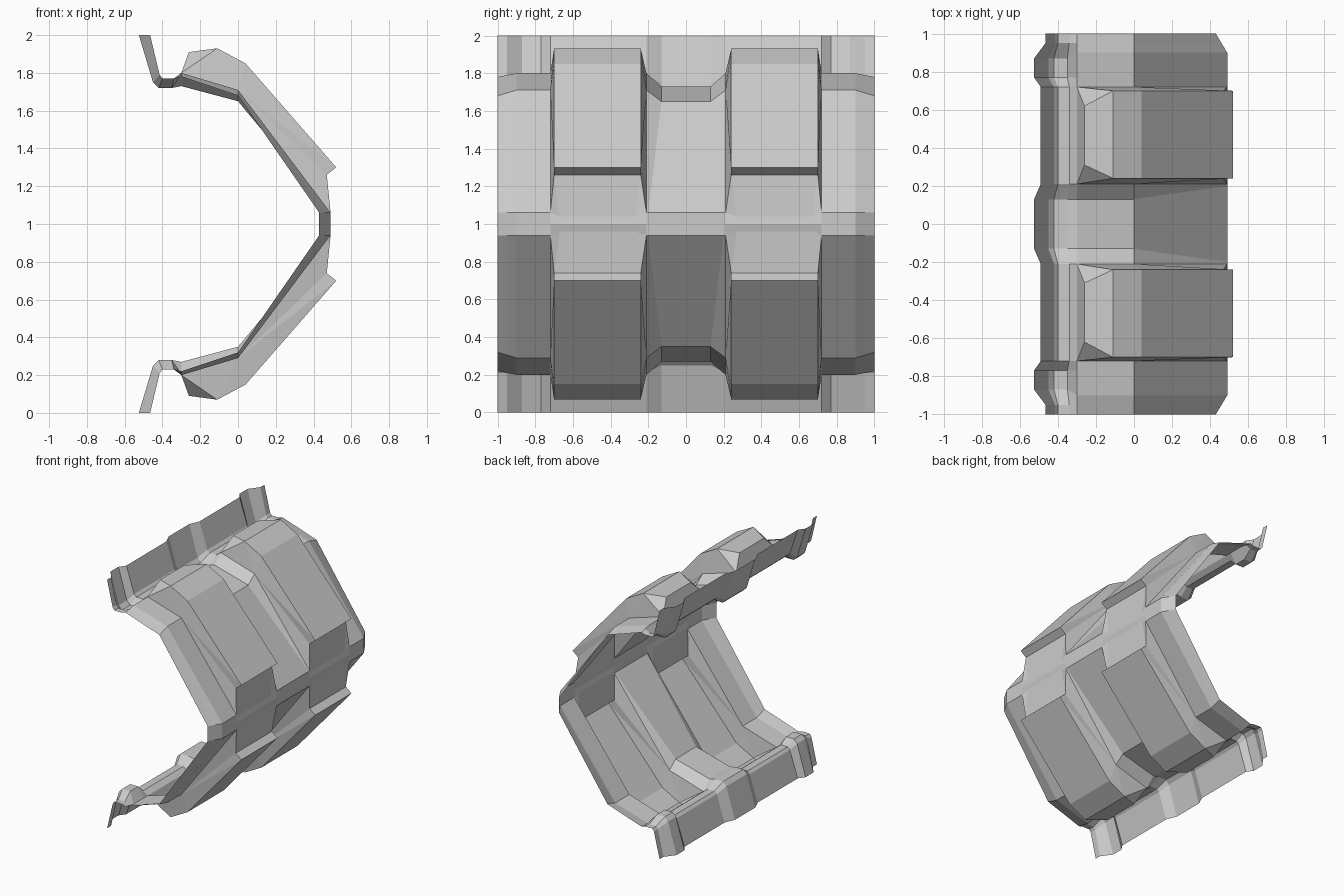
import bpy, bmesh

cube = bpy.data.objects.get("Cube")
if cube:
    bpy.data.objects.remove(cube, do_unlink=True)

grey = bpy.data.materials.new("light_grey")
grey.use_nodes = True
colour = (0.6, 0.6, 0.6, 1)
grey.diffuse_color = colour
grey.node_tree.nodes["Principled BSDF"].inputs["Base Color"].default_value = colour

# Flange cross-sections (x, z), from the outer lip inwards
SHALLOW = [(-0.49, 2.0), (-0.42, 1.79), (-0.40, 1.77), (-0.34, 1.77)]
DEEP = [(-0.525, 2.0), (-0.45, 1.75), (-0.42, 1.72), (-0.35, 1.72)]
END = [(-0.465, 2.0), (-0.415, 1.79), (-0.40, 1.77), (-0.34, 1.77)]

# Stations: flange y, panel y, rim y, flange section, shoulder z, knee z, rim x
stations = [
    (0, 0, 0, DEEP, 1.73, 1.65, 0.49),
    (0.13, 0.13, 0.20, DEEP, 1.73, 1.65, 0.49),
    (0.21, 0.21, 0.21, SHALLOW, 1.80, 1.71, 0.49),
    (0.72, 0.72, 0.72, SHALLOW, 1.80, 1.71, 0.49),
    (0.77, 0.77, 0.77, DEEP, 1.80, 1.71, 0.49),
    (0.87, 0.90, 0.90, DEEP, 1.80, 1.71, 0.49),
    (0.95, 0.95, 0.95, END, 1.79, 1.695, 0.46),
    (1, 1, 1, END, 1.78, 1.68, 0.43),
]
SHOULDER, KNEE, RIM, MID = 4, 5, 6, 7

bm = bmesh.new()


def vert(x, y, z):
    # The object sits at mid height, so the mirror plane is local z = 0
    return bm.verts.new((x, y, z - 1))


columns = []
for fy, py, ry, flange, sz, kz, rx in stations:
    col = [vert(x, fy, z) for x, z in flange]
    col += [vert(-0.30, py, sz), vert(0, py, kz), vert(rx, ry, 1.06), vert(rx, ry, 1)]
    columns.append(col)

# Sheet panels, leaving an opening for the raised channel
POCKET = 2
for i, (a, b) in enumerate(zip(columns, columns[1:])):
    for j in range(MID):
        if i == POCKET and j >= SHOULDER:
            continue
        bm.faces.new((a[j], a[j + 1], b[j + 1], b[j]))

# Raised channel: x, z, near y, far y from the back wall to the rim
channel = [
    (-0.26, 1.91, 0.31, 0.62),
    (-0.11, 1.93, 0.24, 0.70),
    (0.04, 1.85, 0.24, 0.70),
    (0.52, 1.30, 0.24, 0.70),
    (0.47, 1.26, 0.24, 0.70),
    (0.48, 1.04, 0.27, 0.67),
]
near = [vert(x, y, z) for x, z, y, _ in channel]
far = [vert(x, y, z) for x, z, _, y in channel]
left, right = columns[POCKET], columns[POCKET + 1]
bm.faces.new((left[SHOULDER], near[0], far[0], right[SHOULDER]))
for k in range(len(channel) - 1):
    bm.faces.new((near[k], near[k + 1], far[k + 1], far[k]))
bm.faces.new((left[RIM], left[MID], right[MID], right[RIM], far[-1], near[-1]))

# Channel side walls
for base, (a, b, c, d, e, f) in ((left, near), (right, far)):
    s, k, r = base[SHOULDER], base[KNEE], base[RIM]
    for tri in ((s, a, b), (s, b, k), (k, b, c), (k, c, d), (k, d, e), (k, e, r), (r, e, f)):
        bm.faces.new(tri)

# Face the sheet outwards
bmesh.ops.recalc_face_normals(bm, faces=bm.faces[:])
if sum(f.normal.x * f.calc_area() for f in bm.faces) < 0:
    bmesh.ops.reverse_faces(bm, faces=bm.faces[:])

mesh = bpy.data.meshes.new("wall_panel")
bm.to_mesh(mesh)
bm.free()
mesh.materials.append(grey)
panel = bpy.data.objects.new("wall_panel", mesh)
panel.location.z = 1
bpy.context.collection.objects.link(panel)

# Front/back and top/bottom symmetry
mirror = panel.modifiers.new("symmetry", "MIRROR")
mirror.use_axis = (False, True, True)
mirror.use_clip = True
mirror.merge_threshold = 0.001
